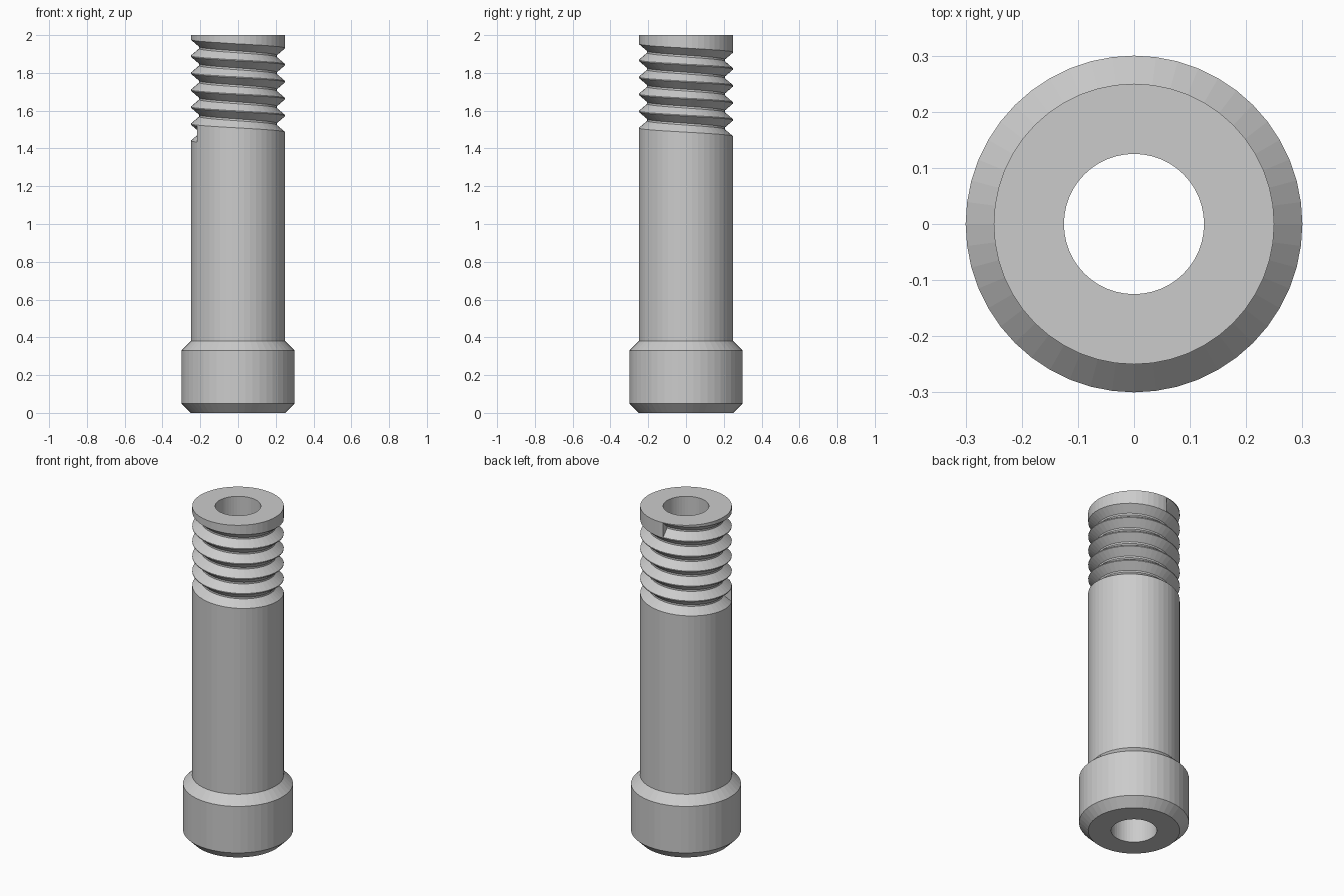
import bpy
import bmesh
from math import cos, sin, radians, tau

SEGMENTS = 48

cube = bpy.data.objects.get("Cube")
if cube:
    bpy.data.objects.remove(cube, do_unlink=True)

steel = bpy.data.materials.new("light_grey_steel")
steel.use_nodes = True
grey = (0.6, 0.6, 0.6, 1)
steel.diffuse_color = grey
steel.node_tree.nodes["Principled BSDF"].inputs["Base Color"].default_value = grey


def sweep(name, rings, close_path):
    """Skin equal point rings; cap both ends when the path is open."""
    bm = bmesh.new()
    loops = [[bm.verts.new(p) for p in ring] for ring in rings]
    n = len(loops[0])
    pairs = list(zip(loops, loops[1:]))
    if close_path:
        pairs.append((loops[-1], loops[0]))
    else:
        bm.faces.new(loops[0])
        bm.faces.new(loops[-1])
    for a, b in pairs:
        for i in range(n):
            j = (i + 1) % n
            bm.faces.new((a[i], a[j], b[j], b[i]))
    bmesh.ops.recalc_face_normals(bm, faces=bm.faces)
    mesh = bpy.data.meshes.new(name)
    bm.to_mesh(mesh)
    bm.free()
    mesh.materials.append(steel)
    obj = bpy.data.objects.new(name, mesh)
    bpy.context.collection.objects.link(obj)
    return obj


def ring_at(profile, angle, lift=0):
    return [(r * cos(angle), r * sin(angle), z + lift) for r, z in profile]


# Hollow shank with a chamfered head, revolved around z
body_profile = [(0.125, 0), (0.25, 0), (0.3, 0.05), (0.3, 0.33),
                (0.25, 0.38), (0.25, 2), (0.125, 2)]
bolt = sweep("hollow_bolt",
             [ring_at(body_profile, tau * i / SEGMENTS) for i in range(SEGMENTS)], True)

# Helical V groove that descends anticlockwise
PITCH, HALF_WIDTH, ROOT, OUTER = 0.09, 0.0425, 0.206, 0.25
slope = (HALF_WIDTH - 0.005) / (OUTER - ROOT)
reach = OUTER + 0.002
half = HALF_WIDTH + 0.002 * slope
groove_profile = [(ROOT, -0.005), (reach, -half), (reach, half), (ROOT, 0.005)]
start, end = radians(95), radians(210) + 5 * tau
steps = round((end - start) / tau * SEGMENTS)
rings = []
for i in range(steps + 1):
    turn = (end - start) * i / steps
    rings.append(ring_at(groove_profile, start + turn, 1.955 - PITCH * turn / tau))
cutter = sweep("thread_cutter", rings, False)
cutter.hide_render = True

# Cut the thread, then discard the cutter
cut = bolt.modifiers.new("thread", "BOOLEAN")
cut.operation = "DIFFERENCE"
cut.solver = "EXACT"
cut.object = cutter
bpy.context.view_layer.objects.active = bolt
bolt.select_set(True)
bpy.ops.object.modifier_apply(modifier=cut.name)
bpy.data.objects.remove(cutter, do_unlink=True)
